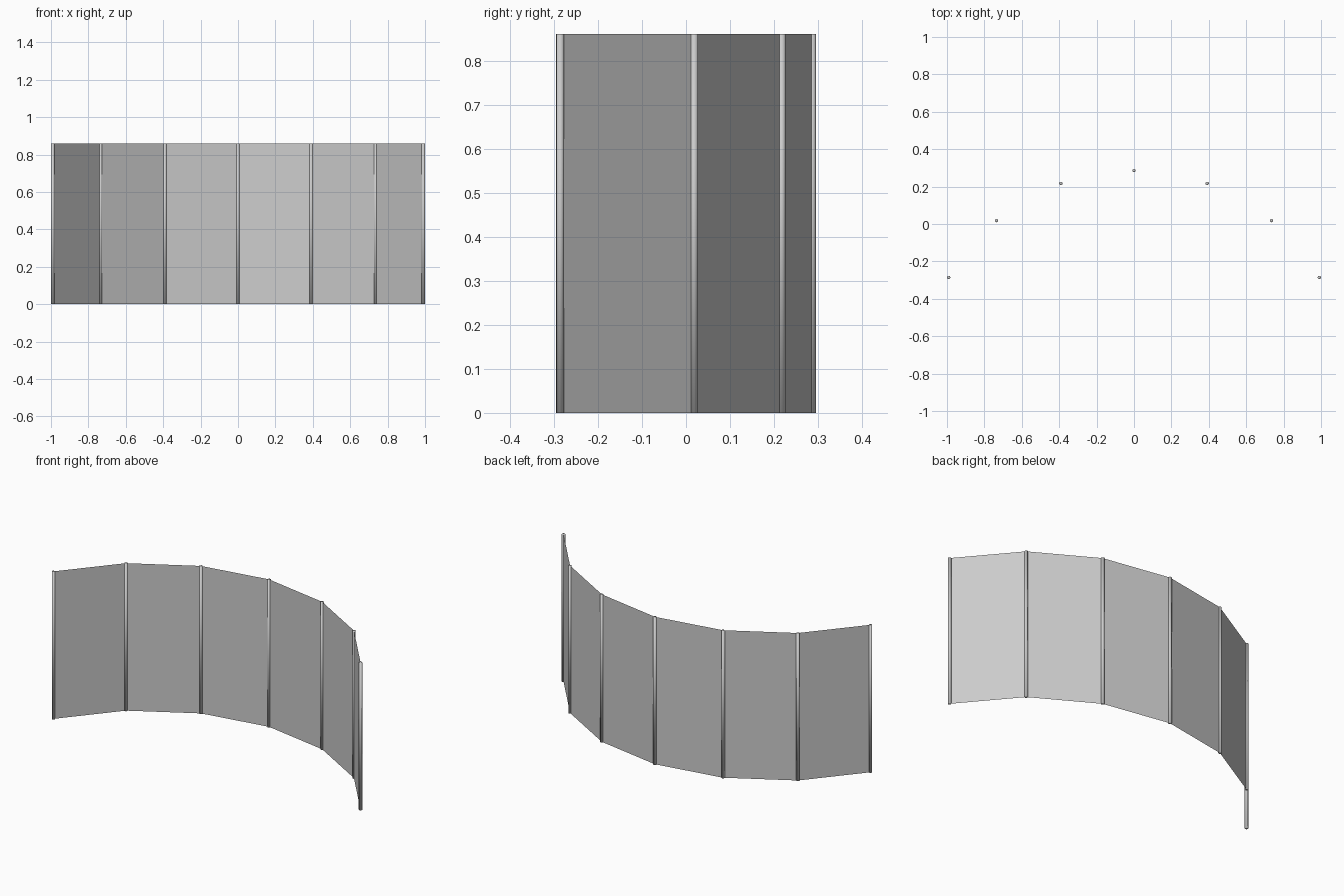
import bpy
from math import sin, cos, radians

cube = bpy.data.objects.get("Cube")
if cube:
    bpy.data.objects.remove(cube, do_unlink=True)

HEIGHT = 0.86
ARC_RADIUS = 1.144
POST_RADIUS = 0.0093
STEP = 20
BACK_Y = 0.286


def material(name, grey):
    mat = bpy.data.materials.new(name)
    mat.use_nodes = True
    colour = (grey, grey, grey, 1)
    mat.diffuse_color = colour
    mat.node_tree.nodes["Principled BSDF"].inputs["Base Color"].default_value = colour
    return mat


grey = material("light grey", 0.6)


def arc_point(angle):
    a = radians(angle)
    return ARC_RADIUS * sin(a), BACK_Y - ARC_RADIUS * (1 - cos(a))


angles = range(-3 * STEP, 3 * STEP + 1, STEP)
points = [arc_point(a) for a in angles]

# Thin posts along the arc
for i, ((x, y), angle) in enumerate(zip(points, angles)):
    bpy.ops.mesh.primitive_cylinder_add(
        vertices=8, radius=POST_RADIUS, depth=HEIGHT,
        location=(x, y, HEIGHT / 2), rotation=(0, 0, radians(-angle)))
    post = bpy.context.object
    post.name = f"post_{i + 1}"
    post.data.materials.append(grey)
    bpy.ops.object.shade_smooth()

# Flat sheet panels between neighbouring posts
for i, ((x0, y0), (x1, y1)) in enumerate(zip(points, points[1:])):
    mesh = bpy.data.meshes.new(f"panel_{i + 1}")
    corners = [(x0, y0, 0), (x1, y1, 0), (x1, y1, HEIGHT), (x0, y0, HEIGHT)]
    mesh.from_pydata(corners, [], [(0, 1, 2, 3)])
    mesh.materials.append(grey)
    panel = bpy.data.objects.new(f"panel_{i + 1}", mesh)
    bpy.context.collection.objects.link(panel)
